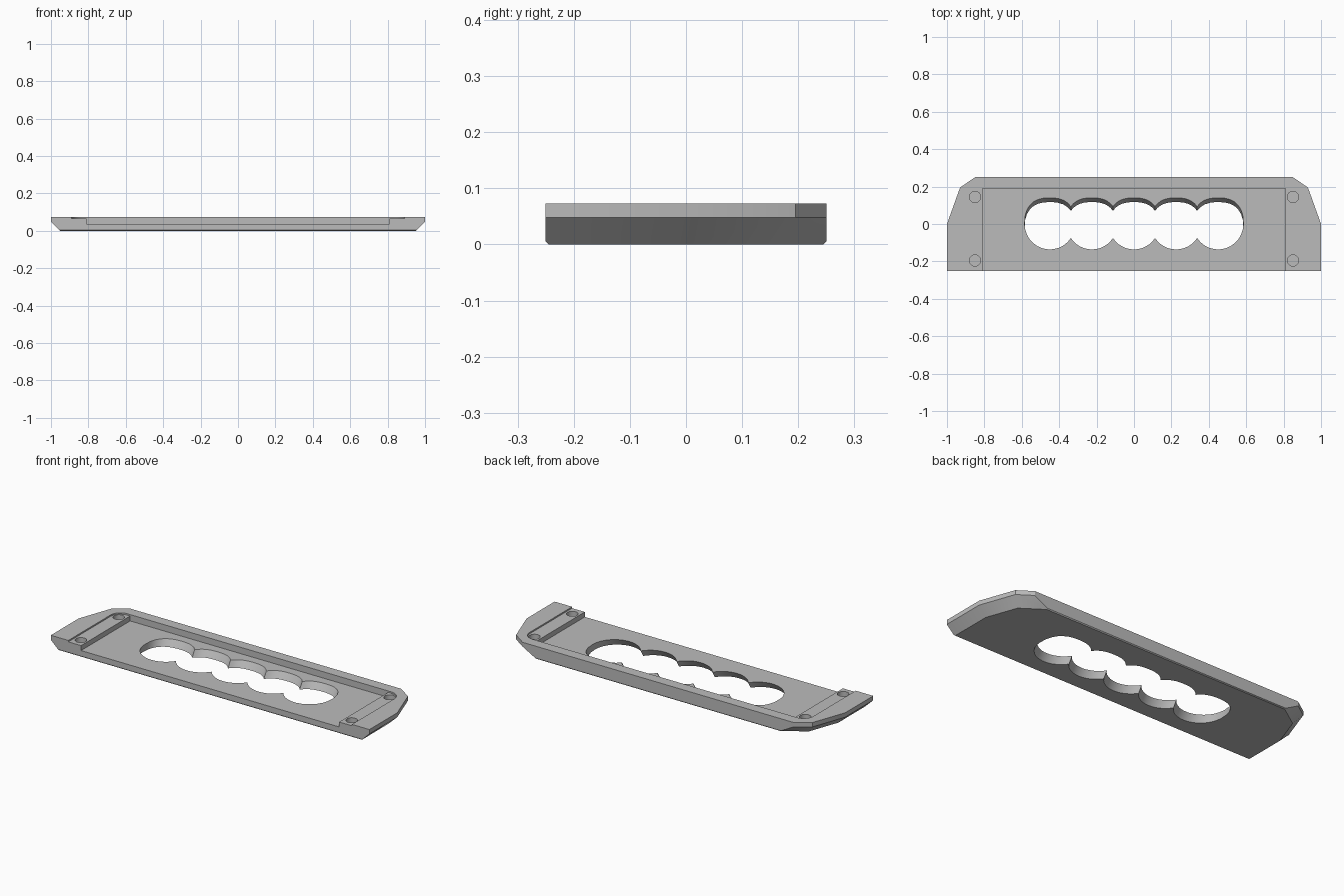
import bpy, bmesh, math
from mathutils import Vector
from mathutils.geometry import intersect_line_line_2d, intersect_line_line

if "Cube" in bpy.data.objects:
    bpy.data.objects.remove(bpy.data.objects["Cube"], do_unlink=True)

TOP, RIM, FLOOR, SHELF = 0.073, 0.048, 0.037, 0.065
CHAMFER = 0.05

grey = bpy.data.materials.new("plain grey")
grey.use_nodes = True
grey.diffuse_color = (0.5, 0.5, 0.5, 1)
grey.node_tree.nodes["Principled BSDF"].inputs["Base Color"].default_value = (0.5, 0.5, 0.5, 1)


def mirrored(right_side):
    """Complete an outline that runs up the +x side with its mirror image."""
    return right_side + [(-x, y) for x, y in reversed(right_side)]


def loft(name, rings):
    """Solid through a stack of (outline, z) rings; the outline may shift per ring."""
    bm = bmesh.new()
    loops = [[bm.verts.new((x, y, z)) for x, y in pts] for pts, z in rings]
    n = len(loops[0])
    for low, high in zip(loops, loops[1:]):
        for i in range(n):
            j = (i + 1) % n
            bm.faces.new((low[i], low[j], high[j], high[i]))
    bm.faces.new(list(reversed(loops[0])))
    bm.faces.new(loops[-1])
    bmesh.ops.recalc_face_normals(bm, faces=bm.faces)
    mesh = bpy.data.meshes.new(name)
    bm.to_mesh(mesh)
    bm.free()
    obj = bpy.data.objects.new(name, mesh)
    bpy.context.collection.objects.link(obj)
    mesh.materials.append(grey)
    return obj


def inset_side(pts, d):
    """Move the slanted side segments inward, keeping front and back edges in place."""
    lines = [(Vector((0, pts[0][1])), Vector((1, 0)))]
    for a, b in zip(pts, pts[1:]):
        a, b = Vector(a), Vector(b)
        along = (b - a).normalized()
        lines.append((a + Vector((-along.y, along.x)) * d, along))
    lines.append((Vector((0, pts[-1][1])), Vector((1, 0))))
    result = []
    for (p, u), (q, v) in zip(lines, lines[1:]):
        s = (q - p).cross(v) / u.cross(v)
        result.append(tuple(p + u * s))
    return result


# Plate with undercut ends and corners
side = [(1, -0.25), (1, 0), (0.93, 0.195), (0.85, 0.25)]
outer = mirrored(side)
under = mirrored(inset_side(side, CHAMFER))
plate = loft("plate", [(under, 0), (outer, RIM), (outer, TOP)])

# Fine bevel along the bottom front and back edges
bm = bmesh.new()
bm.from_mesh(plate.data)
long_edges = [e for e in bm.edges
              if all(v.co.z < 0.001 and abs(v.co.y) > 0.249 for v in e.verts)
              and e.calc_length() > 1]
bmesh.ops.bevel(bm, geom=long_edges, offset=0.005, segments=1, affect='EDGES')
bm.to_mesh(plate.data)
bm.free()

cutters = []


def cutter(name, rings):
    cutters.append(loft(name, rings))


# Shallow shelf with rounded back corners, open to the front
r = 0.06
arc = [(0.89 - r + r * math.cos(a), 0.19 - r + r * math.sin(a))
       for a in (math.pi / 2 * i / 8 for i in range(9))]
shelf = mirrored([(0.89, -0.4)] + arc)
cutter("shelf_cutter", [(shelf, SHELF), (shelf, 0.2)])

# Deep central pocket, open to the front
pocket = mirrored([(0.81, -0.4), (0.81, 0.19)])
cutter("pocket_cutter", [(pocket, FLOOR), (pocket, 0.2)])

# Blind screw holes in the shelf
for sx in (-1, 1):
    for y in (0.145, -0.195):
        hole = [(sx * 0.85 + 0.03 * math.cos(a), y + 0.03 * math.sin(a))
                for a in (math.tau * i / 24 for i in range(24))]
        cutter("screw_hole_cutter", [(hole, FLOOR), (hole, 0.2)])


# Five-lobed finger opening, leaning forward toward the bottom
def lobes(power, height):
    pts = []
    radius, pitch, steps = 0.135, 0.225, 12
    meet = math.asin(pitch / 2 / radius)
    for k in range(-2, 3):
        lo = -math.pi / 2 if k == -2 else -meet
        hi = math.pi / 2 if k == 2 else meet
        first = 0 if k == -2 else 1
        for i in range(first, steps + 1):
            u = math.sin(lo + (hi - lo) * i / steps)
            y = height * max(0, 1 - abs(u) ** power) ** (1 / power)
            pts.append((k * pitch + radius * u, y))
    return pts


back = lobes(2.5, 0.14)
front = [(x, -y) for x, y in lobes(2, 0.136)]
grip = front + back[-2:0:-1]


def leaning(z):
    return [(x, y - 0.62 * (FLOOR - z)) for x, y in grip], z


cutter("finger_opening_cutter", [leaning(-0.02), leaning(0.06)])

# Carve every cutter out of the plate
for c in cutters:
    mod = plate.modifiers.new(c.name, 'BOOLEAN')
    mod.operation = 'DIFFERENCE'
    mod.solver = 'EXACT'
    mod.object = c
bpy.context.view_layer.update()
carved = bpy.data.meshes.new_from_object(
    plate.evaluated_get(bpy.context.evaluated_depsgraph_get()))
plate.modifiers.clear()
plate.data = carved
for c in cutters:
    bpy.data.objects.remove(c, do_unlink=True)

# Smooth the curved walls, keeping the edges sharp
bpy.ops.object.select_all(action='DESELECT')
plate.select_set(True)
bpy.context.view_layer.objects.active = plate
bpy.ops.object.shade_smooth_by_angle(angle=math.radians(25))
